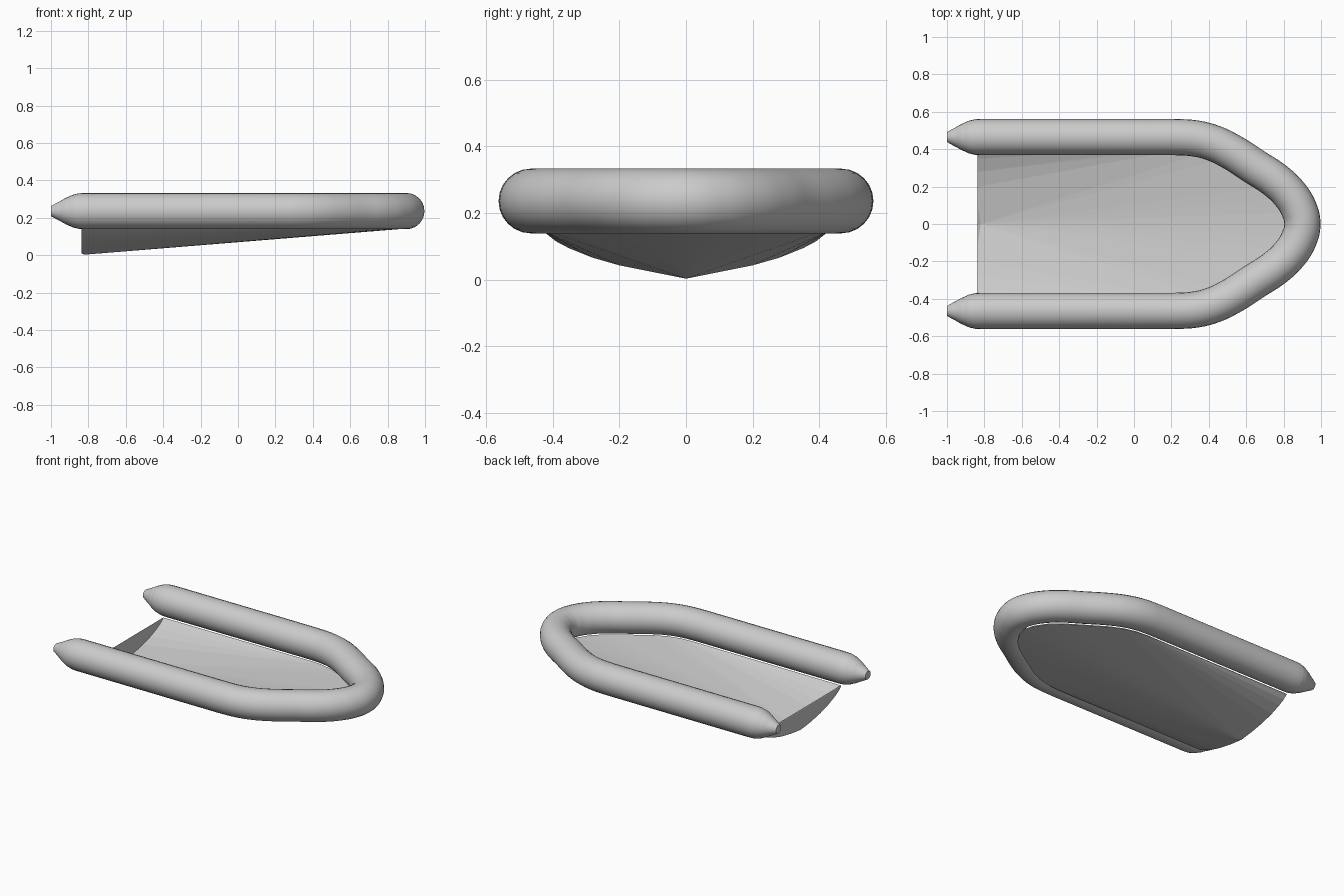
import bpy, bmesh
from mathutils import Vector

if "Cube" in bpy.data.objects:
    bpy.data.objects.remove(bpy.data.objects["Cube"])

R, Z = 0.097, 0.236          # tube radius and centre height
RIM_Z = 0.139                # top edge of the hull

# half of the tube centreline, stern to bow: x, y, relative radius
half = [(-1, .465, .28), (-.96, .465, .50), (-.92, .465, .73), (-.88, .465, .91),
        (-.85, .465, .98), (-.82, .465, 1), (-.3, .465, 1), (.1, .465, 1), (.24, .464, 1),
        (.33, .457, 1), (.42, .434, 1), (.51, .392, 1), (.65, .303, 1),
        (.755, .234, 1), (.83, .163, 1), (.882, .08, 1)]
full = half + [(.9, 0, 1)] + [(x, -y, r) for x, y, r in reversed(half)]


def finish(obj, angle):
    bpy.ops.object.select_all(action='DESELECT')
    obj.select_set(True)
    bpy.context.view_layer.objects.active = obj
    if obj.type == 'CURVE':
        bpy.ops.object.convert(target='MESH')
    bpy.ops.object.shade_smooth_by_angle(angle=angle)


# inflatable U-shaped tube with tapered stern ends
curve = bpy.data.curves.new("inflatable_tube", 'CURVE')
curve.dimensions = '3D'
curve.bevel_depth = R
curve.bevel_resolution = 10
curve.resolution_u = 8
curve.use_fill_caps = True
spline = curve.splines.new('BEZIER')
spline.bezier_points.add(len(full) - 1)
for p, (x, y, r) in zip(spline.bezier_points, full):
    p.co = (x, y, Z)
    p.radius = r
    p.handle_left_type = p.handle_right_type = 'AUTO'
tube = bpy.data.objects.new("inflatable_tube", curve)
bpy.context.collection.objects.link(tube)
finish(tube, 0.7)

# hull rim: the centreline shifted inwards
pts = [Vector((-.838, .42, RIM_Z)), Vector((.856, 0, RIM_Z))]
for i in range(7, len(half)):
    a, b = full[i - 1], full[i + 1]
    d = Vector((b[0] - a[0], b[1] - a[1])).normalized()
    pts.append(Vector((half[i][0] + d.y * .045, half[i][1] - d.x * .045, RIM_Z)))
# rounded V section at the transom, and the keel foot
pts += [Vector((-.838, y, z)) for y, z in
        [(0, .012), (.10, .024), (.20, .043), (.28, .066), (.35, .094), (.39, .115)]]
pts.append(Vector((-.822, 0, .003)))

# V hull and transom: lower skin stretched over the rim, transom and keel, open on top
bm = bmesh.new()
for p in pts:
    bm.verts.new(p)
    if p.y > 0:
        bm.verts.new((p.x, -p.y, p.z))
bmesh.ops.convex_hull(bm, input=bm.verts[:])
bm.normal_update()
bmesh.ops.delete(bm, geom=[f for f in bm.faces if f.normal.z > .9], context='FACES')
me = bpy.data.meshes.new("hull")
bm.to_mesh(me)
bm.free()
hull = bpy.data.objects.new("hull", me)
bpy.context.collection.objects.link(hull)
solid = hull.modifiers.new("thickness", 'SOLIDIFY')
solid.thickness = .006
solid.offset = -1
